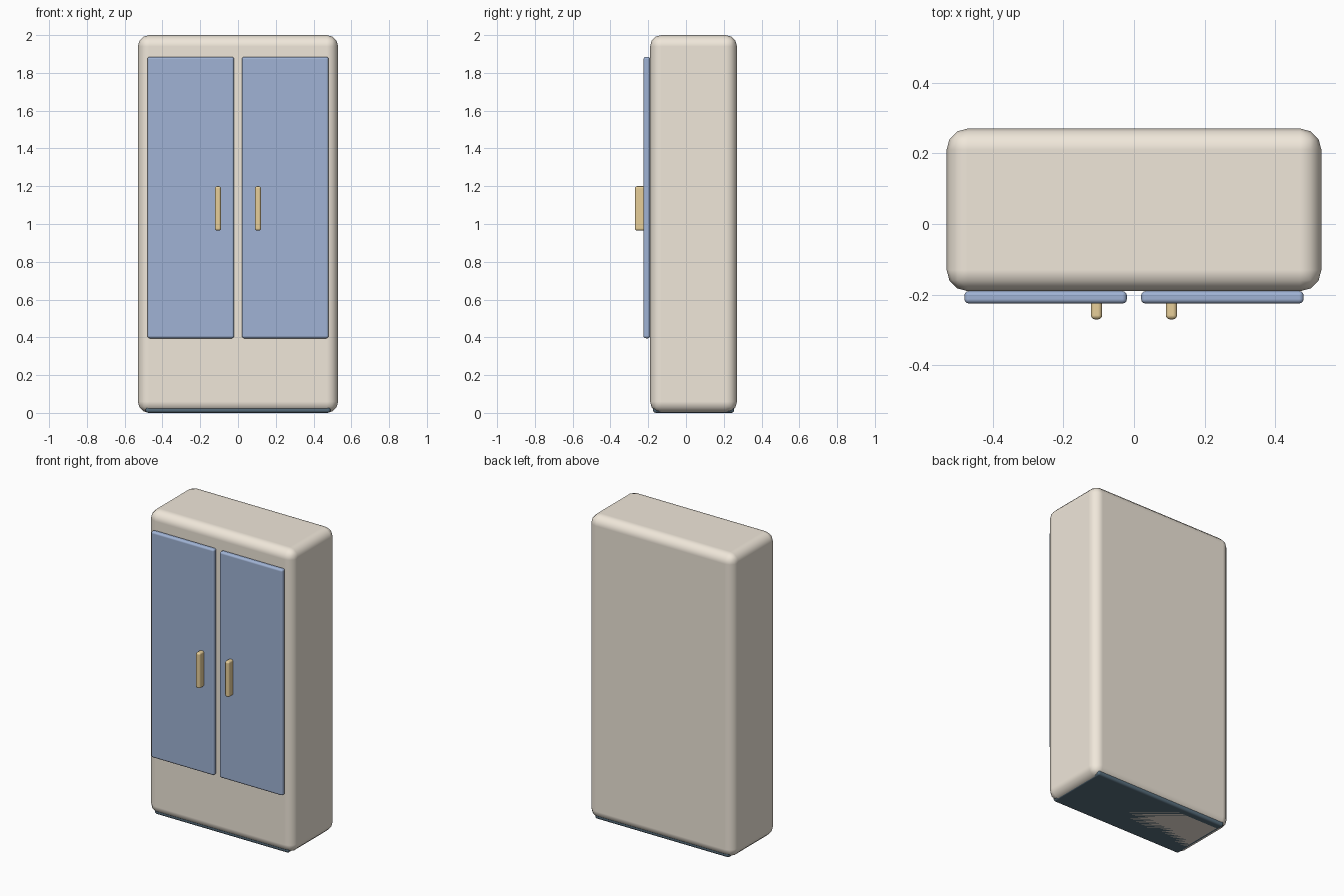
import bpy

if "Cube" in bpy.data.objects:
    bpy.data.objects.remove(bpy.data.objects["Cube"])


def material(name, color):
    m = bpy.data.materials.new(name)
    m.diffuse_color = (*color, 1)
    m.use_nodes = True
    m.node_tree.nodes["Principled BSDF"].inputs["Base Color"].default_value = m.diffuse_color
    return m


def rounded_box(name, lo, hi, radius, segments, mat):
    """Box between two corners with softly rounded edges."""
    bpy.ops.mesh.primitive_cube_add(size=1, location=[(a + b) / 2 for a, b in zip(lo, hi)])
    ob = bpy.context.object
    ob.name = name
    ob.scale = [b - a for a, b in zip(lo, hi)]
    bpy.ops.object.transform_apply(location=False, rotation=False, scale=True)
    bpy.ops.object.shade_smooth()
    bevel = ob.modifiers.new("rounded_edges", 'BEVEL')
    bevel.width = radius
    bevel.segments = segments
    bevel.harden_normals = True
    ob.data.materials.append(mat)
    return ob


cream = material("cream_paint", (0.87, 0.80, 0.70))
blue = material("blue_paint", (0.35, 0.45, 0.66))
brass = material("brass", (0.80, 0.62, 0.32))
dark = material("dark_base", (0.10, 0.16, 0.21))

# Cabinet body
rounded_box("cabinet_body", (-0.53, -0.19, 0), (0.53, 0.27, 2.0), 0.06, 3, cream)

# Plinth, sunk into the body and showing along its lower edges
rounded_box("plinth", (-0.49, -0.175, 0), (0.49, 0.255, 0.10), 0.015, 3, dark)

# Doors and handles, one pair per side
for side, s in (("left", -1), ("right", 1)):
    x0, x1 = sorted((s * 0.02, s * 0.48))
    rounded_box(side + "_door", (x0, -0.225, 0.395), (x1, -0.19, 1.885), 0.013, 3, blue)
    x0, x1 = sorted((s * 0.09, s * 0.122))
    rounded_box(side + "_handle", (x0, -0.27, 0.965), (x1, -0.215, 1.20), 0.012, 3, brass)
